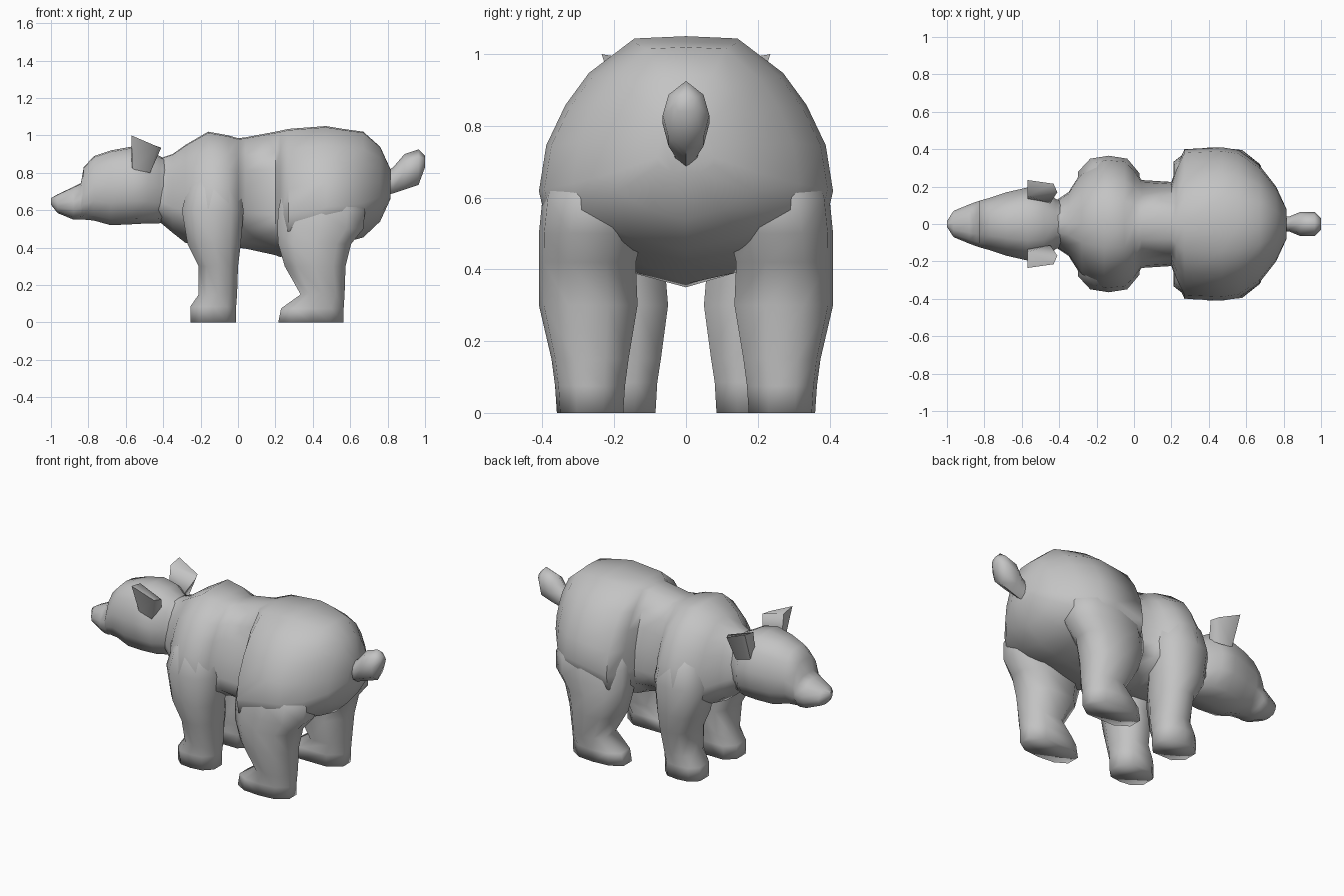
import bpy
import bmesh
from math import radians

cube = bpy.data.objects.get("Cube")
if cube:
    bpy.data.objects.remove(cube)

grey = bpy.data.materials.new("grey fur")
grey.use_nodes = True
grey.diffuse_color = (0.55, 0.55, 0.55, 1)
grey.node_tree.nodes["Principled BSDF"].inputs["Base Color"].default_value = grey.diffuse_color


def loft(name, rings, angle=60):
    """Skin a list of equal-length point rings and cap both ends."""
    bm = bmesh.new()
    rows = [[bm.verts.new(p) for p in ring] for ring in rings]
    n = len(rows[0])
    for a, b in zip(rows, rows[1:]):
        for i in range(n):
            j = (i + 1) % n
            bm.faces.new((a[i], a[j], b[j], b[i]))
    bm.faces.new(rows[0][::-1])
    bm.faces.new(rows[-1])
    bmesh.ops.recalc_face_normals(bm, faces=bm.faces)
    mesh = bpy.data.meshes.new(name)
    bm.to_mesh(mesh)
    bm.free()
    mesh.materials.append(grey)
    obj = bpy.data.objects.new(name, mesh)
    bpy.context.collection.objects.link(obj)
    bpy.ops.object.select_all(action='DESELECT')
    obj.select_set(True)
    bpy.context.view_layer.objects.active = obj
    bpy.ops.object.shade_smooth_by_angle(angle=radians(angle))


def lengthwise(sections, half):
    """Rings across x; each section is x, bottom, top, half width."""
    outline = half + [(-u, v) for u, v in reversed(half) if u > 0]
    return [[(x, u * w, (lo + hi) / 2 + v * (hi - lo) / 2) for u, v in outline]
            for x, lo, hi, w in sections]


def upright(sections, side):
    """Rings across z; each section is z, front, back, inner, outer."""
    outline = [(-1, -.45), (-.55, -1), (.55, -1), (1, -.4),
               (1, .4), (.6, .9), (0, 1), (-.6, .9), (-1, .45)]
    return [[((a + b) / 2 + u * (b - a) / 2,
              side * ((c + d) / 2 + v * (d - c) / 2), z) for u, v in outline]
            for z, a, b, c, d in sections]


# Torso: neck, shoulders, narrow waist, wide haunches
torso_half = [(0, 1), (.35, .98), (.66, .68), (.82, .4), (.95, .05),
              (1, -.35), (.95, -.62), (.5, -.87), (0, -1)]
loft("torso", lengthwise([
    (-.47, .57, .86, .09), (-.41, .53, .88, .13), (-.35, .48, .9, .17),
    (-.28, .425, .95, .28), (-.16, .41, 1.02, .36), (-.05, .40, 1.0, .35),
    (.00, .40, .985, .30), (.04, .395, .99, .235), (.20, .36, 1.02, .225),
    (.225, .35, 1.025, .30), (.27, .36, 1.035, .40), (.47, .41, 1.05, .41),
    (.56, .425, 1.035, .395), (.67, .455, 1.02, .315),
    (.76, .54, .94, .20), (.815, .66, .82, .08)], torso_half))

# Head with stepped brow and tapering muzzle
head_half = [(0, 1), (.45, .96), (.8, .65), (1, .1), (.95, -.4), (.65, -.85), (0, -1)]
loft("head", lengthwise([
    (-1, .63, .665, .015), (-.965, .585, .685, .07), (-.88, .55, .725, .105),
    (-.84, .55, .745, .12), (-.825, .55, .83, .125), (-.77, .545, .89, .14),
    (-.68, .52, .92, .17), (-.57, .525, .94, .195), (-.48, .53, .92, .19),
    (-.42, .53, .89, .135), (-.36, .55, .86, .11)], head_half))

# Short upturned tail
tail_half = [(0, 1), (.75, .6), (1, 0), (.75, -.65), (0, -1)]
loft("tail", lengthwise([
    (.77, .68, .79, .045), (.83, .69, .83, .04), (.89, .71, .9, .065),
    (.965, .735, .925, .065), (1, .83, .89, .03)], tail_half))

# Legs, tucked into the torso at the top
hind = [(0, .215, .565, .175, .36), (.075, .23, .565, .17, .365),
        (.15, .335, .57, .16, .375), (.30, .25, .575, .135, .41),
        (.42, .215, .605, .14, .41), (.50, .21, .67, .12, .41),
        (.60, .215, .68, .1, .40), (.75, .25, .60, .1, .35)]
fore = [(0, -.255, -.01, .085, .28), (.085, -.255, -.01, .08, .285),
        (.15, -.21, -.005, .07, .29), (.30, -.21, 0, .05, .33),
        (.42, -.27, .015, .06, .355), (.6, -.30, .03, .05, .365),
        (.72, -.27, .01, .05, .34), (.85, -.2, -.05, .05, .25)]

# Flared ear
ear = [[(-.57, .13, .85), (-.565, .17, .82), (-.47, .18, .80), (-.45, .11, .85)],
       [(-.57, .15, .985), (-.57, .235, 1.0), (-.43, .215, .94), (-.41, .17, .935)]]

for side, label in ((1, "left"), (-1, "right")):
    loft(label + "_hind_leg", upright(hind, side), 180)
    loft(label + "_fore_leg", upright(fore, side), 180)
    loft(label + "_ear", [[(x, side * y, z) for x, y, z in ring] for ring in ear], 80)
